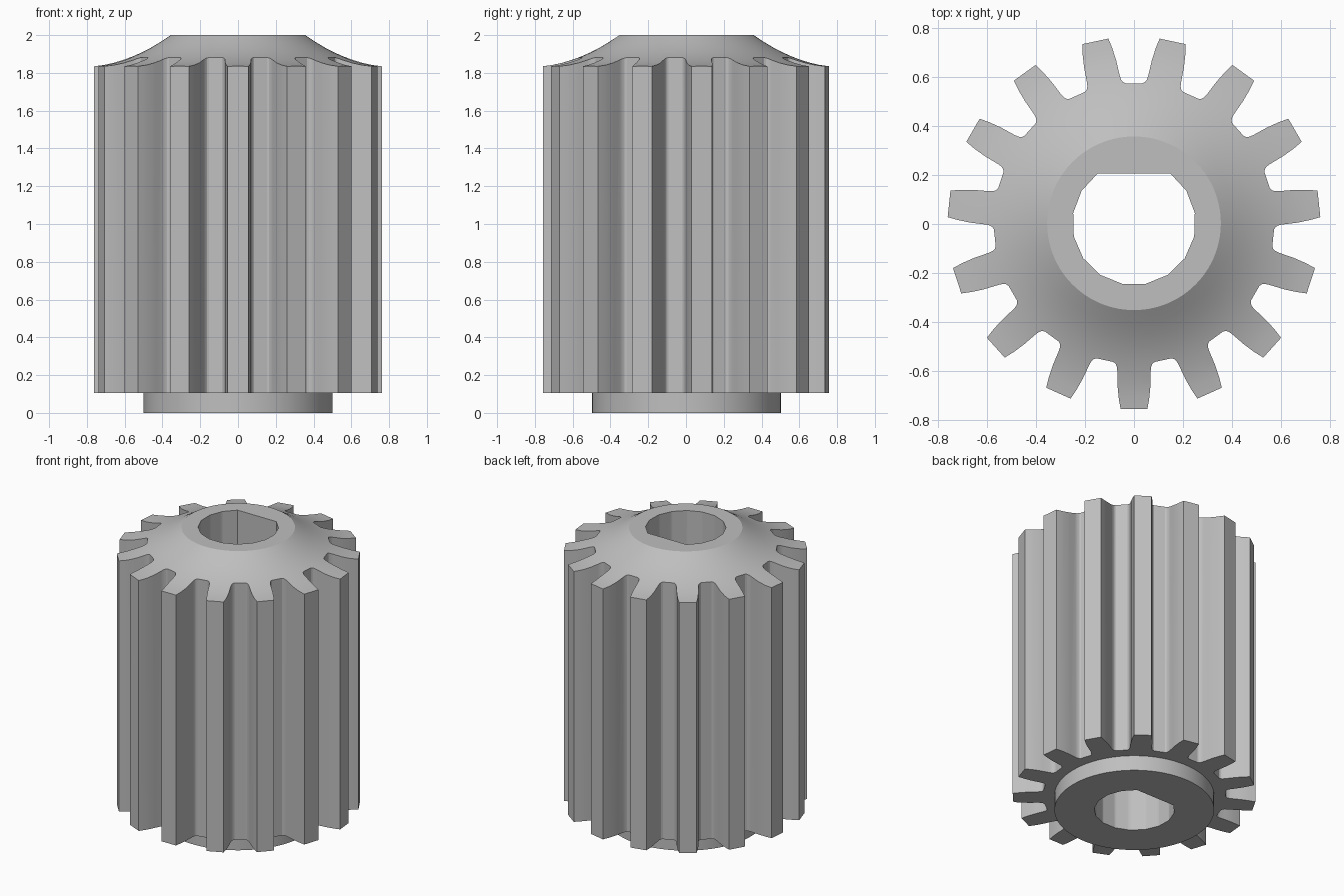
import bpy, bmesh, math
from math import sin, cos, pi, radians

if "Cube" in bpy.data.objects:
    bpy.data.objects.remove(bpy.data.objects["Cube"])

TEETH = 15
Y_SHIFT = 0.003   # centres the odd-toothed outline in y

steel = bpy.data.materials.new("grey_steel")
steel.diffuse_color = (0.52, 0.52, 0.52, 1)
steel.use_nodes = True
steel.node_tree.nodes["Principled BSDF"].inputs["Base Color"].default_value = steel.diffuse_color


def make_object(name, bm):
    bmesh.ops.recalc_face_normals(bm, faces=bm.faces)
    mesh = bpy.data.meshes.new(name)
    bm.to_mesh(mesh)
    bm.free()
    mesh.materials.append(steel)
    obj = bpy.data.objects.new(name, mesh)
    bpy.context.collection.objects.link(obj)
    return obj


def prism(name, outline, z0, z1):
    bm = bmesh.new()
    face = bm.faces.new([bm.verts.new((x, y, z0)) for x, y in outline])
    top = bmesh.ops.extrude_face_region(bm, geom=[face])["geom"]
    bmesh.ops.translate(bm, vec=(0, 0, z1 - z0),
                        verts=[v for v in top if isinstance(v, bmesh.types.BMVert)])
    return make_object(name, bm)


def lathe(name, profile, segments):
    bm = bmesh.new()
    verts = [bm.verts.new((r, 0, z)) for r, z in profile]
    edges = [bm.edges.new(pair) for pair in zip(verts, verts[1:])]
    bmesh.ops.spin(bm, geom=verts + edges, cent=(0, 0, 0), axis=(0, 0, 1),
                   angle=2 * pi, steps=segments, use_duplicate=False)
    bmesh.ops.remove_doubles(bm, verts=bm.verts, dist=1e-5)
    return make_object(name, bm)


def boolean(obj, cutter, operation):
    mod = obj.modifiers.new(operation.lower(), "BOOLEAN")
    mod.object, mod.operation, mod.solver = cutter, operation, "EXACT"
    cutter.hide_render = True


# Turned body: hub step below, concave shoulder above
shoulder = [(0.81, 1.832), (0.762, 1.835), (0.71, 1.842), (0.66, 1.853),
            (0.61, 1.868), (0.56, 1.886), (0.51, 1.908), (0.46, 1.934),
            (0.41, 1.964), (0.355, 2.0)]
profile = [(0, 0), (0.5, 0), (0.5, 0.105), (0.81, 0.105)] + shoulder + [(0, 2.0)]
body = lathe("pinion_gear", profile, 90)

# Tooth outline: half of one tooth as (radius, angle from tooth centre in degrees)
half = [(0.762, 4.1), (0.72, 4.95), (0.67, 5.75), (0.605, 6.5),
        (0.590, 6.85), (0.579, 7.5), (0.573, 8.5)]
tooth = [(r, -a) for r, a in reversed(half)] + half
outline = []
for i in range(TEETH):
    for r, a in tooth:
        t = radians(-90 + i * 360 / TEETH + a)
        outline.append((r * cos(t), r * sin(t)))
gear_cutter = prism("tooth_cutter", outline, -0.1, 2.1)

# D-shaped bore, the flat lies toward +y
start, sweep, n = 54.0, 288.0, 13
bore = []
for i in range(n + 1):
    t = radians(start - i * sweep / n)
    bore.append((0.252 * cos(t), 0.252 * sin(t)))
bore_cutter = prism("bore_cutter", bore, -0.2, 2.2)

boolean(body, gear_cutter, "INTERSECT")
boolean(body, bore_cutter, "DIFFERENCE")

# Apply the cuts, then drop the cutters
graph = bpy.context.evaluated_depsgraph_get()
mesh = bpy.data.meshes.new_from_object(body.evaluated_get(graph))
body.modifiers.clear()
body.data = mesh
for cutter in (gear_cutter, bore_cutter):
    bpy.data.objects.remove(cutter)
mesh.materials.clear()
mesh.materials.append(steel)
for poly in mesh.polygons:
    poly.material_index = 0
body.location.y = Y_SHIFT

# Smooth shading with crisp machined edges
bpy.context.view_layer.objects.active = body
body.select_set(True)
bpy.ops.object.shade_smooth_by_angle(angle=radians(25))
